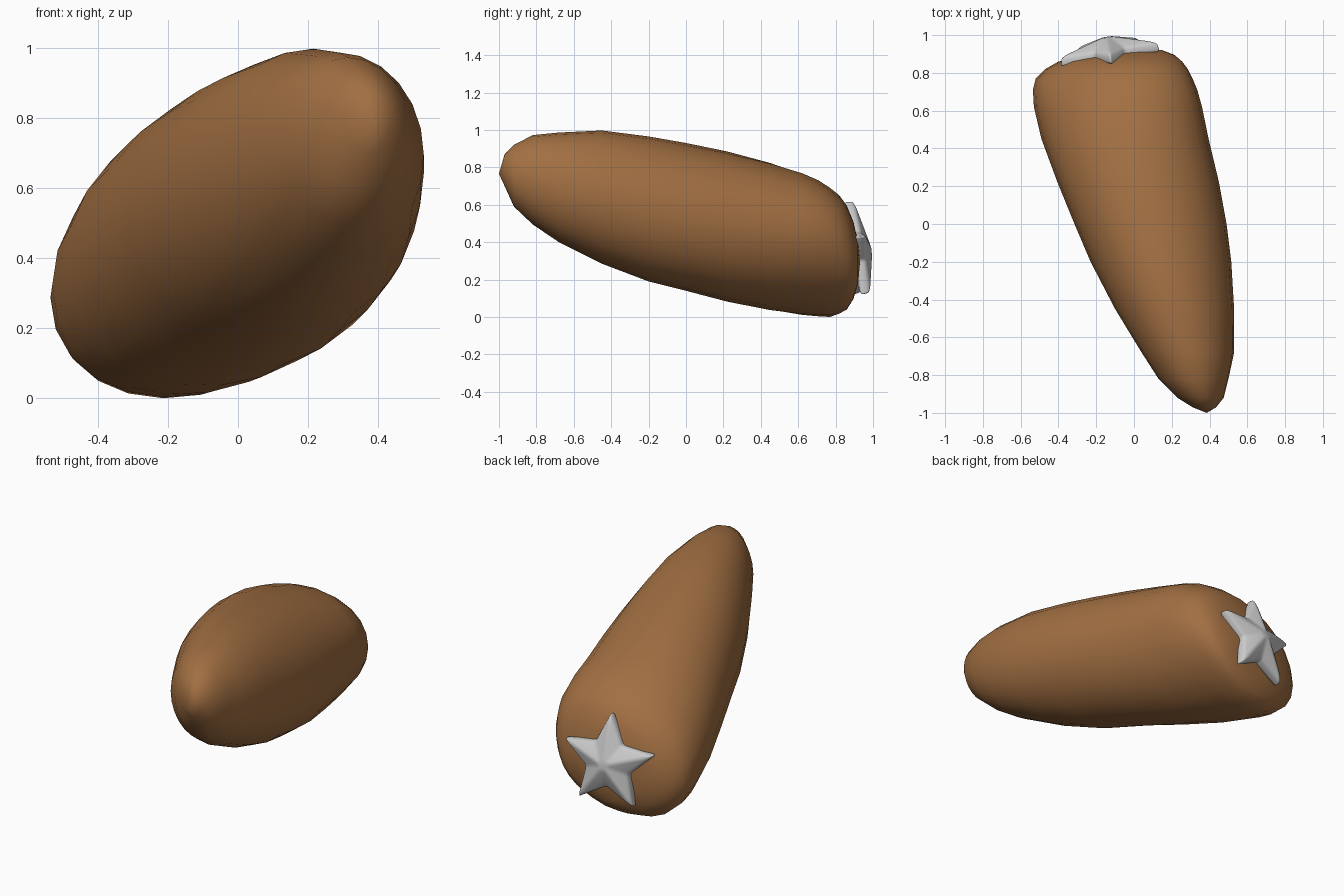
import bpy, bmesh
from math import sin, cos, pi, asin
from mathutils import Vector, Matrix

if "Cube" in bpy.data.objects:
    bpy.data.objects.remove(bpy.data.objects["Cube"])

# Body cross-sections: y, x left, x right, z bottom, z top, diagonal lean
SECTIONS = [
    (-0.97, 0.31, 0.435, 0.70, 0.87, 0), (-0.92, 0.23, 0.475, 0.59, 0.92, 0),
    (-0.82, 0.13, 0.50, 0.495, 0.972, 0), (-0.68, 0.04, 0.53, 0.40, 0.986, 0),
    (-0.45, -0.10, 0.53, 0.285, 0.997, 0), (-0.20, -0.23, 0.515, 0.19, 0.965, 0),
    (0.0, -0.315, 0.49, 0.14, 0.93, 0), (0.22, -0.405, 0.45, 0.082, 0.885, 0.03),
    (0.45, -0.49, 0.395, 0.035, 0.825, 0.10), (0.62, -0.53, 0.36, 0.01, 0.77, 0.18),
    (0.71, -0.535, 0.335, 0.003, 0.73, 0.22), (0.77, -0.52, 0.31, 0.0, 0.69, 0.24),
    (0.82, -0.47, 0.285, 0.018, 0.65, 0.24), (0.86, -0.40, 0.255, 0.04, 0.595, 0.22),
    (0.895, -0.25, 0.215, 0.095, 0.51, 0.18), (0.92, -0.08, 0.15, 0.18, 0.40, 0.1),
]
SIDES = 24


def finish(bm, name):
    bmesh.ops.recalc_face_normals(bm, faces=bm.faces)
    mesh = bpy.data.meshes.new(name)
    bm.to_mesh(mesh)
    bm.free()
    for p in mesh.polygons:
        p.use_smooth = True
    obj = bpy.data.objects.new(name, mesh)
    bpy.context.collection.objects.link(obj)
    return obj


def bridge(bm, a, b):
    n = len(a)
    for i in range(n):
        bm.faces.new((a[i], a[(i + 1) % n], b[(i + 1) % n], b[i]))


def fan(bm, ring, tip):
    n = len(ring)
    for i in range(n):
        bm.faces.new((ring[i], ring[(i + 1) % n], tip))


# Rounded tapering body, lofted along y
bm = bmesh.new()
rings = []
for y, x0, x1, z0, z1, lean in SECTIONS:
    ring = []
    for i in range(SIDES):
        t = 2 * pi * i / SIDES
        ring.append(bm.verts.new(((x0 + x1) / 2 + (x1 - x0) / 2 * cos(t), y,
                                  (z0 + z1) / 2 + (z1 - z0) / 2 * sin(t + asin(lean)))))
    rings.append(ring)
for a, b in zip(rings, rings[1:]):
    bridge(bm, a, b)
fan(bm, rings[0], bm.verts.new((0.385, -1.0, 0.765)))
fan(bm, rings[-1], bm.verts.new((0.03, 0.93, 0.29)))
body = finish(bm, "body")
brown = bpy.data.materials.new("brown")
brown.diffuse_color = (0.36, 0.16, 0.055, 1)
brown.use_nodes = True
brown.node_tree.nodes["Principled BSDF"].inputs["Base Color"].default_value = brown.diffuse_color
body.data.materials.append(brown)

# Faceted five-pointed star on the blunt end
bm = bmesh.new()


def star_ring(scale, height):
    return [bm.verts.new(((0.285 if i % 2 == 0 else 0.138) * scale * sin(i * pi / 5),
                          (0.285 if i % 2 == 0 else 0.138) * scale * cos(i * pi / 5), height))
            for i in range(10)]


base, rim = star_ring(1.0, -0.03), star_ring(0.97, 0.025)
bridge(bm, base, rim)
fan(bm, rim, bm.verts.new((0, 0, 0.092)))
fan(bm, base, bm.verts.new((0, 0, -0.03)))
star = finish(bm, "star")
normal = Vector((-0.155, 1, 0.13)).normalized()
up = (Vector((0, 0, 1)) - normal * normal.z).normalized()
side = up.cross(normal)
star.matrix_world = Matrix.Translation((-0.13, 0.91, 0.345)) @ Matrix((side, up, normal)).transposed().to_4x4()
bevel = star.modifiers.new("soft_edges", 'BEVEL')
bevel.width = 0.014
bevel.segments = 3
bevel.limit_method = 'ANGLE'
bevel.angle_limit = 0.3
